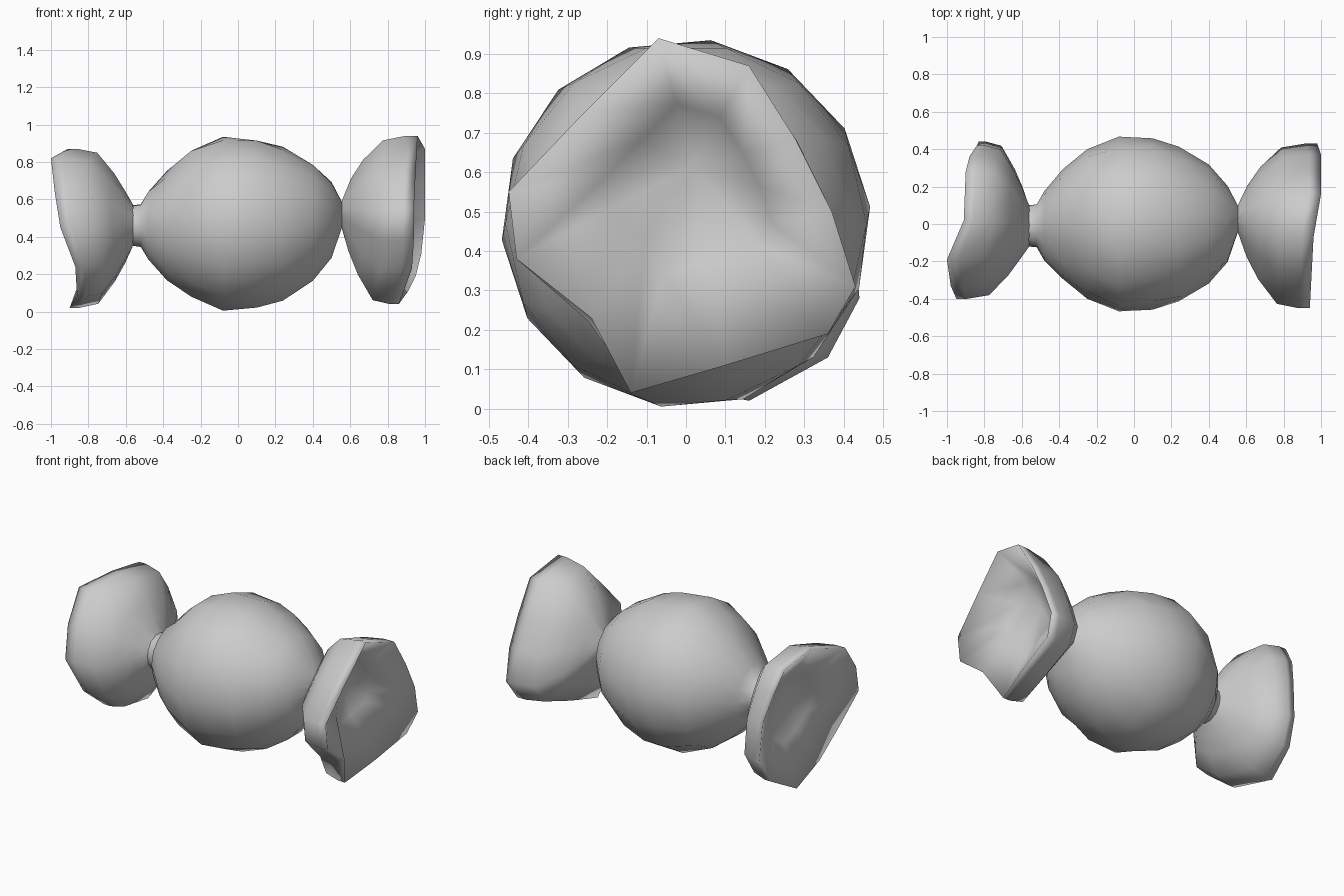
import bpy, math
from mathutils import Vector

if "Cube" in bpy.data.objects:
    bpy.data.objects.remove(bpy.data.objects["Cube"])


def loft(name, rings, tip_end=None):
    """Skin equal-length rings of points, optionally closing the end with a tip."""
    n = len(rings[0])
    verts = [p for r in rings for p in r]
    faces = []
    for k in range(len(rings) - 1):
        for i in range(n):
            j = (i + 1) % n
            faces.append((k * n + i, k * n + j, (k + 1) * n + j, (k + 1) * n + i))
    if tip_end:
        base = (len(rings) - 1) * n
        verts.append(tip_end)
        faces += [(base + i, base + (i + 1) % n, len(verts) - 1) for i in range(n)]
    me = bpy.data.meshes.new(name)
    me.from_pydata(verts, [], faces)
    ob = bpy.data.objects.new(name, me)
    bpy.context.collection.objects.link(ob)
    # consistent normals
    bpy.context.view_layer.objects.active = ob
    ob.select_set(True)
    bpy.ops.object.mode_set(mode='EDIT')
    bpy.ops.mesh.select_all(action='SELECT')
    bpy.ops.mesh.normals_make_consistent(inside=False)
    bpy.ops.object.mode_set(mode='OBJECT')
    bpy.ops.object.shade_smooth()
    ob.select_set(False)
    return ob


# round sweet: x, radius, centre y, centre z
profile = [(-.57, .11, -.01, .46), (-.52, .115, -.01, .46), (-.48, .185, -.01, .46),
           (-.38, .295, 0, .46), (-.25, .4, 0, .47), (-.08, .469, 0, .47),
           (.1, .458, 0, .468), (.24, .415, 0, .47), (.4, .318, 0, .475),
           (.5, .205, .0, .49), (.56, .06, .03, .52)]
SIDES = 14
body = []
for k, (x, r, cy, cz) in enumerate(profile):
    off = .2 * (k % 2)
    body.append([Vector((x, cy + r * math.cos((i + off) * math.tau / SIDES),
                         cz + r * math.sin((i + off) * math.tau / SIDES)))
                 for i in range(SIDES)])
# pleat pressed into the upper front of the wrapper
for ring in body[2:5]:
    for p in ring:
        d = (p - Vector((-.36, -.2, .7))).length
        p.z -= .05 * max(0, 1 - d / .2)
loft("sweet_body", body)


def flare(name, neck, neck_r, rim, floor, waist):
    """Crumpled wrapper end: neck -> waist -> shoulder -> rim -> hollow."""
    neck, floor = Vector(neck), Vector(floor)
    rim = [Vector(p) for p in rim]
    mid = Vector((0, neck.y * .3, .46))

    def ring(t, scale, least):
        out = []
        c = neck.lerp(mid, min(1, t * 2))
        for p in rim:
            d = Vector((0, p.y - mid.y, p.z - mid.z))
            q = d.normalized() * max(d.length * scale, least)
            out.append(Vector((neck.x + (p.x - neck.x) * t, c.y + q.y, c.z + q.z)))
        return out

    # hollow sinks faster in depth than it narrows, so its floor is rounded
    hollow = [Vector((p.x + (floor.x - p.x) * .72, *p.lerp(floor, .52).yz)) for p in rim]
    start = [neck + Vector((0, p.y - mid.y, p.z - mid.z)).normalized() * neck_r for p in rim]
    rings = [start, ring(.13, waist, .15), ring(.29, .68, .25), ring(.55, .95, .35),
             ring(.85, 1.0, .33), rim, hollow]
    loft(name, rings, floor)


# right wrapper end
flare("wrapper_right", (.55, .03, .52), .06,
      [(.96, -.07, .94), (1.0, .16, .87), (1.0, .28, .68), (1.0, .37, .5), (.98, .43, .31),
       (.95, .36, .19), (.91, .1, .11), (.86, -.14, .04), (.93, -.24, .23),
       (.94, -.43, .38), (.94, -.45, .55), (.95, -.26, .75)],
      (.71, .02, .62), .43)

# left wrapper end
flare("wrapper_left", (-.56, -.01, .46), .11,
      [(-.9, .28, .83), (-.91, .02, .87), (-1.0, -.19, .82), (-.98, -.33, .64),
       (-.95, -.4, .45), (-.87, -.33, .24), (-.86, -.13, .08), (-.9, .16, .02),
       (-.86, .36, .13), (-.83, .44, .28), (-.84, .42, .52), (-.88, .36, .7)],
      (-.71, .03, .47), .46)
